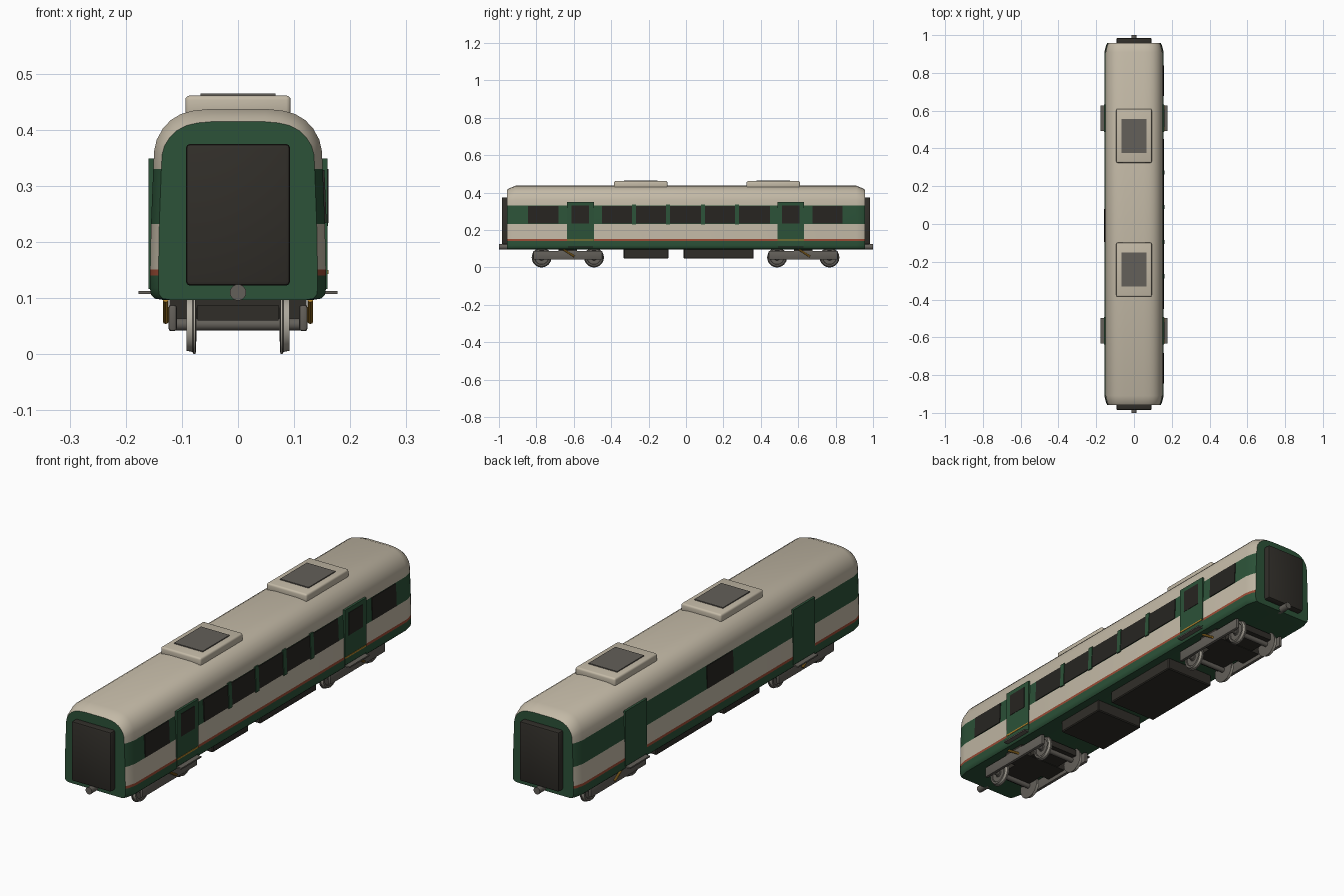
import bpy, bmesh, math
from mathutils import Vector

cube = bpy.data.objects.get("Cube")
if cube:
    bpy.data.objects.remove(cube, do_unlink=True)


def material(name, r, g, b):
    m = bpy.data.materials.new(name)
    m.use_nodes = True
    m.diffuse_color = (r, g, b, 1)
    m.node_tree.nodes["Principled BSDF"].inputs["Base Color"].default_value = (r, g, b, 1)
    return m


CREAM = material("cream", .55, .49, .385)
GREEN = material("dark green", .025, .085, .04)
RED = material("stripe red", .32, .07, .035)
GOLD = material("gold", .45, .23, .025)
DARK = material("dark rubber", .03, .027, .022)
GLASS = material("window glass", .02, .018, .015)
GREY = material("steel grey", .125, .115, .10)
TREAD = material("bright steel", .45, .42, .36)


def finish(name, bm, mats, smooth=35):
    bmesh.ops.recalc_face_normals(bm, faces=bm.faces)
    mesh = bpy.data.meshes.new(name)
    bm.to_mesh(mesh)
    bm.free()
    for m in mats:
        mesh.materials.append(m)
    ob = bpy.data.objects.new(name, mesh)
    bpy.context.collection.objects.link(ob)
    if smooth:
        bpy.ops.object.select_all(action='DESELECT')
        ob.select_set(True)
        bpy.context.view_layer.objects.active = ob
        bpy.ops.object.shade_smooth_by_angle(angle=math.radians(smooth))
    return ob


def box(name, xs, ys, zs, mat, bevel=0, segments=2):
    bm = bmesh.new()
    bmesh.ops.create_cube(bm, size=1)
    for v in bm.verts:
        v.co = [(a + b) / 2 + c * (b - a) for c, (a, b) in zip(v.co, (xs, ys, zs))]
    if bevel:
        bmesh.ops.bevel(bm, geom=bm.edges[:], offset=bevel, segments=segments,
                        profile=.5, affect='EDGES')
    return finish(name, bm, [mat], 35 if bevel else 0)


def loft(bm, rings):
    loops = [[bm.verts.new(p) for p in ring] for ring in rings]
    n = len(loops[0])
    for a, b in zip(loops, loops[1:]):
        for i in range(n):
            bm.faces.new((a[i], a[(i + 1) % n], b[(i + 1) % n], b[i]))
    bm.faces.new(loops[0])
    bm.faces.new(loops[-1])


def rod(name, a, b, radius, mat, sides=16):
    a, b = Vector(a), Vector(b)
    bm = bmesh.new()
    bmesh.ops.create_cone(bm, cap_ends=True, segments=sides, radius1=radius,
                          radius2=radius, depth=(b - a).length)
    bm.transform(Vector((0, 0, 1)).rotation_difference(b - a).to_matrix().to_4x4())
    bmesh.ops.translate(bm, vec=(a + b) / 2, verts=bm.verts)
    return finish(name, bm, [mat])


# Body shell: half cross-section, mirrored and lofted with tapered ends
half = [(.135, .097), (.148, .099), (.155, .106), (.157, .118), (.157, .14), (.1565, .151),
        (.155, .232), (.151, .33), (.1495, .362), (.145, .382), (.134, .402), (.12, .417),
        (.102, .428), (.08, .434), (.05, .437)]
section = half + [(-x, z) for x, z in reversed(half)]
BELT = .33


def body_ring(y, sx, sz):
    return [(x * sx, y, BELT + (z - BELT) * sz if z > BELT else z) for x, z in section]


ends = [(.957, .905, .79), (.945, .945, .87), (.91, 1, 1)]
stations = [(-y, a, b) for y, a, b in ends] + [(y, a, b) for y, a, b in reversed(ends)]
bm = bmesh.new()
loft(bm, [body_ring(*s) for s in stations])
bm.normal_update()
for f in bm.faces:
    z = f.calc_center_median().z
    if len(f.verts) > 4 or z < .14 or .232 < z < BELT:
        f.material_index = 1
    elif z < .151:
        f.material_index = 2
finish("body_shell", bm, [CREAM, GREEN, RED])


def side_plate(name, side, ys, zs, mat, proud=.003):
    # thin plate leaning with the side wall
    bm = bmesh.new()

    def wall(z):
        return .155 + (z - .232) / (.33 - .232) * -.004
    rings = [[(side * (wall(z) + off), y, z) for y, z in
              ((ys[0], zs[0]), (ys[1], zs[0]), (ys[1], zs[1]), (ys[0], zs[1]))]
             for off in (-.003, proud)]
    loft(bm, rings)
    return finish(name, bm, [mat], 0)


# Saloon windows
GLASS_Z = (.234, .328)
for i, (a, b) in enumerate([(-.845, -.682), (-.45, -.277), (-.277, -.096), (-.096, .09),
                            (.09, .272), (.272, .45), (.677, .838)]):
    side_plate(f"left_window_{i + 1}", 1, (a, b), GLASS_Z, GLASS)
for i, y in enumerate((-.277, -.096, .09, .272)):
    side_plate(f"window_pillar_{i + 1}", 1, (y - .011, y + .011), (.228, .335), GREEN, .0055)
side_plate("right_window", -1, (-.095, .08), GLASS_Z, GLASS)

# Doors with sills and steps
for end, yc in (("front", -.565), ("back", .56)):
    for side, label in ((1, "left"), (-1, "right")):
        def across(a, b):
            return tuple(sorted((side * a, side * b)))
        name = f"{end}_{label}"
        box(f"{name}_door", across(.13, .1595), (yc - .072, yc + .072), (.116, .349), GREEN)
        box(f"{name}_step", across(.13, .177), (yc - .067, yc + .067), (.107, .113), GREY)
        if side > 0:
            box(f"{name}_door_window", across(.155, .161), (yc - .046, yc + .046),
                (.234, .33), GLASS)
            box(f"{name}_door_sill", across(.155, .161), (yc - .07, yc + .07),
                (.143, .15), GOLD)

# Gangways and couplers
for s, end in ((-1, "front"), (1, "back")):
    ys = tuple(sorted((s * .94, s * .985)))
    box(f"{end}_gangway", (-.093, .093), ys, (.122, .375), DARK, .008)
    rod(f"{end}_coupler", (0, s * .94, .11), (0, s * 1.0, .11), .0145, GREY, 20)

# Roof units
for end, yc in (("front", -.242), ("back", .467)):
    box(f"{end}_roof_unit", (-.094, .094), (yc - .143, yc + .143), (.425, .461), CREAM, .008, 3)
    box(f"{end}_roof_grille", (-.067, .067), (yc - .09, yc + .09), (.457, .465), GREY)

# Underfloor equipment
box("small_equipment_box", (-.115, .115), (-.333, -.093), (.047, .1), DARK, .004, 1)
box("large_equipment_box", (-.115, .115), (-.013, .362), (.047, .1), DARK, .004, 1)


def wheel(name, side, yc):
    # flanged wheel turned about the axle
    profile = [(.074, .02), (.075, .046), (.0755, .053), (.079, .053), (.081, .049), (.092, .047),
               (.092, .038), (.088, .036), (.088, .016), (.092, .014)]
    count = 32
    bm = bmesh.new()
    loft(bm, [[(side * x, yc + r * math.cos(t), .053 + r * math.sin(t))
               for t in (2 * math.pi * k / count for k in range(count))] for x, r in profile])
    bm.normal_update()
    for f in bm.faces:
        c = f.calc_center_median()
        if abs(f.normal.x) < .6 and math.hypot(c.y - yc, c.z - .053) > .044:
            f.material_index = 1
    finish(name, bm, [GREY, TREAD])


# Bogies
for end, yc in (("front", -.632), ("back", .627)):
    box(f"{end}_bogie_core", (-.072, .072), (yc - .17, yc + .17), (.06, .088), DARK)
    box(f"{end}_bogie_bolster", (-.122, .122), (yc - .05, yc + .05), (.058, .099), DARK)
    for k, y in enumerate((yc - .14, yc + .14)):
        rod(f"{end}_axle_{k + 1}", (-.115, y, .053), (.115, y, .053), .011, GREY)
        for side, label in ((1, "left"), (-1, "right")):
            wheel(f"{end}_{label}_wheel_{k + 1}", side, y)
    for side, label in ((1, "left"), (-1, "right")):
        xs = tuple(sorted((side * .109, side * .124)))
        box(f"{end}_{label}_bogie_frame", xs, (yc - .185, yc + .185), (.041, .088), GREY, .005)
        rod(f"{end}_{label}_damper", (side * .129, yc - .025, .097),
            (side * .129, yc + .035, .058), .005, GOLD, 10)
